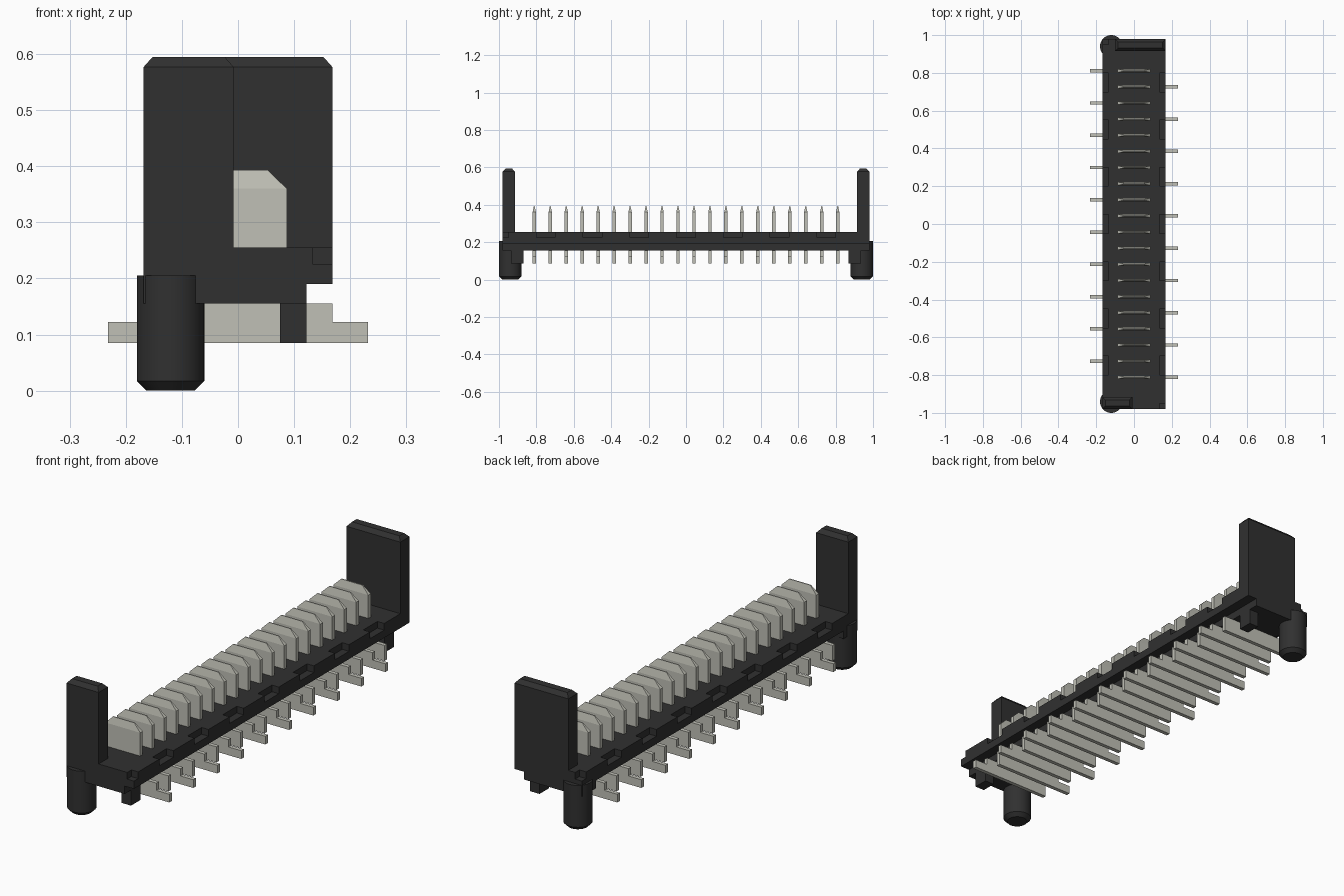
import bpy, bmesh
from mathutils import Vector

cube = bpy.data.objects.get("Cube")
if cube:
    bpy.data.objects.remove(cube, do_unlink=True)


def material(name, rgb):
    m = bpy.data.materials.new(name)
    m.use_nodes = True
    m.diffuse_color = (*rgb, 1)
    m.node_tree.nodes["Principled BSDF"].inputs["Base Color"].default_value = (*rgb, 1)
    return m


BLACK = material("black plastic", (0.03, 0.03, 0.03))
METAL = material("tinned metal", (0.53, 0.53, 0.47))


def loft(name, rings, mat):
    """Closed solid through a list of matching rings of points."""
    bm = bmesh.new()
    loops = [[bm.verts.new(p) for p in ring] for ring in rings]
    n = len(loops[0])
    for a, b in zip(loops, loops[1:]):
        for i in range(n):
            j = (i + 1) % n
            bm.faces.new((a[i], a[j], b[j], b[i]))
    bm.faces.new(loops[0])
    bm.faces.new(loops[-1])
    bmesh.ops.recalc_face_normals(bm, faces=bm.faces)
    me = bpy.data.meshes.new(name)
    bm.to_mesh(me)
    bm.free()
    me.materials.append(mat)
    ob = bpy.data.objects.new(name, me)
    bpy.context.collection.objects.link(ob)
    return ob


def rect(x0, x1, y0, y1, z, inset=0.0):
    x0, x1, y0, y1 = x0 + inset, x1 - inset, y0 + inset, y1 - inset
    return [(x0, y0, z), (x1, y0, z), (x1, y1, z), (x0, y1, z)]


def box(name, x0, x1, y0, y1, z0, z1, mat=BLACK):
    return loft(name, [rect(x0, x1, y0, y1, z) for z in (z0, z1)], mat)


# Housing: upper plate, underside rib and end blocks
END, SIDE, TOP = 0.98, 0.168, 0.255
box("housing_plate", -0.134, 0.134, -END, END, 0.19, TOP)
box("housing_rib", -0.122, 0.122, -END, END, 0.155, 0.19)

# Notched rails along both long edges
PITCH, HALF, FLOOR = 0.25, 0.05, 0.225
outline = [(-END, 0.19), (-END, FLOOR)]
for k in range(-4, 4):
    a, b = k * PITCH + HALF, (k + 1) * PITCH - HALF
    outline += [(a, FLOOR), (a, TOP), (b, TOP), (b, FLOOR)]
outline += [(END, FLOOR), (END, 0.19)]
for side, name in ((-1, "right_rail"), (1, "left_rail")):
    loft(name, [[(side * x, y, z) for y, z in outline] for x in (0.134, SIDE)], BLACK)

# Chamfered guide posts standing on each end
for name, x0, x1, y0, y1 in (("front_post", -SIDE, -0.008, -END, -0.915),
                             ("back_post", -0.1, SIDE, 0.915, END)):
    loft(name, [rect(x0, x1, y0, y1, 0.2), rect(x0, x1, y0, y1, 0.577),
                rect(x0, x1, y0, y1, 0.595, 0.016)], BLACK)

# Locating pegs, corner blocks and small feet
for s, end in ((-1, "front"), (1, "back")):
    y0, y1 = sorted((s * 0.88, s * END))
    box(end + "_corner_block", -SIDE, -0.1, y0, y1, 0.155, 0.2)
    y0, y1 = sorted((s * 0.868, s * 0.935))
    box(end + "_foot", 0.075, 0.122, y0, y1, 0.085, 0.16)
    bm = bmesh.new()
    bmesh.ops.create_cone(bm, cap_ends=True, segments=40, radius1=0.06, radius2=0.06, depth=0.205)
    bmesh.ops.translate(bm, verts=bm.verts, vec=Vector((-0.12, s * 0.94, 0.1025)))
    rim = [e for e in bm.edges if all(v.co.z < 0.001 for v in e.verts)]
    bmesh.ops.bevel(bm, geom=rim, offset=0.017, segments=1, affect='EDGES')
    me = bpy.data.meshes.new(end + "_peg")
    bm.to_mesh(me)
    bm.free()
    me.materials.append(BLACK)
    peg = bpy.data.objects.new(end + "_peg", me)
    bpy.context.collection.objects.link(peg)
    bpy.ops.object.select_all(action='DESELECT')
    peg.select_set(True)
    bpy.context.view_layer.objects.active = peg
    bpy.ops.object.shade_smooth_by_angle()

# Contacts: tapered blade above, stepped tail below on alternating sides
COUNT, STEP, T = 20, 0.0854, 0.009
tail = [(-SIDE, 0.085), (0.232, 0.085), (0.232, 0.122), (SIDE, 0.122), (SIDE, 0.155), (-SIDE, 0.155)]
for i in range(COUNT):
    y = (i - (COUNT - 1) / 2) * STEP
    side = 1 if i % 2 == 0 else -1
    loft(f"contact_blade_{i + 1}", [rect(-0.087, 0.087, y - T, y + T, 0.24),
                                    rect(-0.087, 0.087, y - T, y + T, 0.36),
                                    rect(-0.053, 0.053, y - 0.002, y + 0.002, 0.393)], METAL)
    loft(f"contact_tail_{i + 1}", [[(side * x, y + d, z) for x, z in tail] for d in (-T, T)], METAL)
